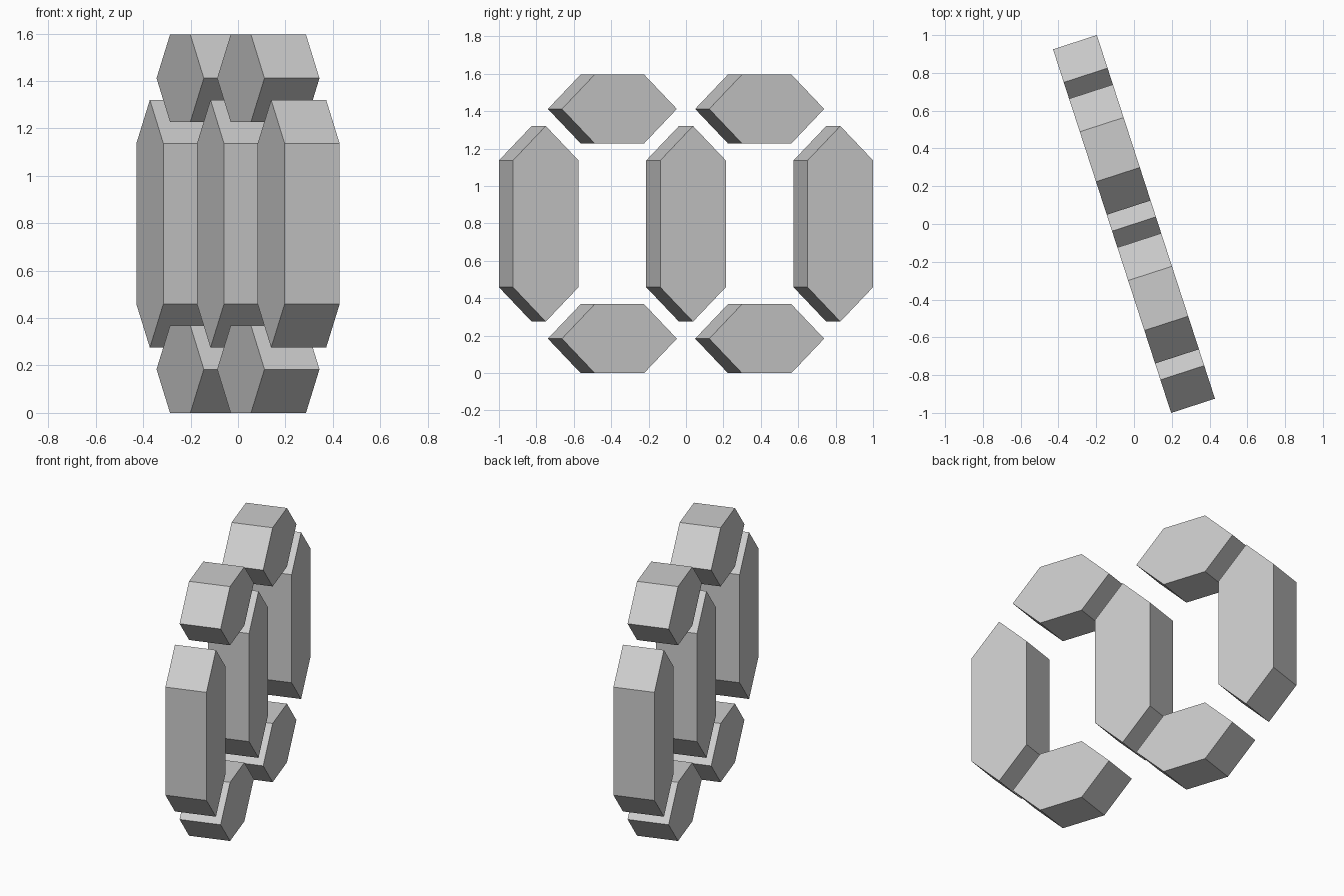
import bpy, bmesh
from math import radians
from mathutils import Matrix

cube = bpy.data.objects.get("Cube")
if cube:
    bpy.data.objects.remove(cube, do_unlink=True)

# Single flat colour
grey = bpy.data.materials.new("light_grey")
grey.use_nodes = True
colour = (0.6, 0.6, 0.6, 1)
grey.diffuse_color = colour
grey.node_tree.nodes["Principled BSDF"].inputs["Base Color"].default_value = colour

DEPTH = 0.244      # thickness of every bar
HALF = 0.184       # half width of every bar
PITCH = 0.828      # distance between the upright bars
MID = 0.798        # height of the middle
ROW = 0.614        # distance of the top and bottom rows from the middle
TURN = Matrix.Rotation(radians(18), 4, 'Z')


def bar(name, along, height, straight, upright):
    """Bar with pointed ends: a hexagon extruded through its thickness."""
    tip = straight + HALF
    outline = [(-tip, 0), (-straight, -HALF), (straight, -HALF),
               (tip, 0), (straight, HALF), (-straight, HALF)]
    if upright:
        outline = [(-b, a) for a, b in outline]
    bm = bmesh.new()
    verts = [bm.verts.new((-DEPTH / 2, along + a, height + b)) for a, b in outline]
    face = bm.faces.new(verts)
    side = bmesh.ops.extrude_face_region(bm, geom=[face])["geom"]
    moved = [v for v in side if isinstance(v, bmesh.types.BMVert)]
    bmesh.ops.translate(bm, verts=moved, vec=(DEPTH, 0, 0))
    bmesh.ops.recalc_face_normals(bm, faces=bm.faces)
    bm.transform(TURN)
    mesh = bpy.data.meshes.new(name)
    bm.to_mesh(mesh)
    bm.free()
    mesh.materials.append(grey)
    bpy.context.collection.objects.link(bpy.data.objects.new(name, mesh))


# Three upright bars
for name, i in (("front", -1), ("middle", 0), ("back", 1)):
    bar(name + "_upright_bar", i * PITCH, MID, 0.339, True)

# Level bars above and below the gaps
for end, i in (("front", -1), ("back", 1)):
    for row, j in (("lower", -1), ("upper", 1)):
        bar(f"{row}_{end}_level_bar", i * PITCH / 2, MID + j * ROW, 0.139, False)
